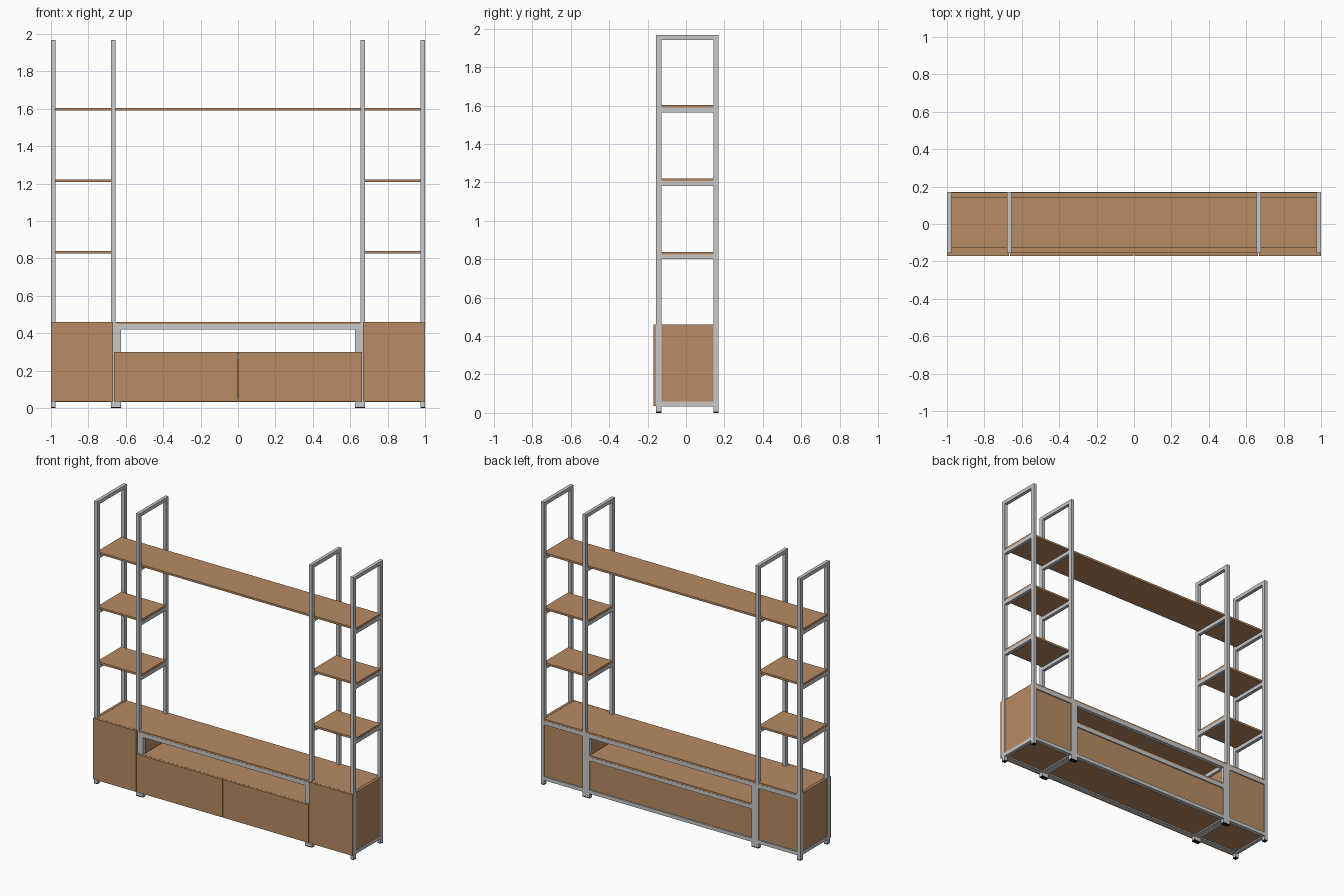
import bpy
import bmesh

if "Cube" in bpy.data.objects:
    bpy.data.objects.remove(bpy.data.objects["Cube"])


def material(name, rgb):
    m = bpy.data.materials.new(name)
    m.diffuse_color = (*rgb, 1)
    m.use_nodes = True
    m.node_tree.nodes["Principled BSDF"].inputs["Base Color"].default_value = m.diffuse_color
    return m


WOOD = material("warm wood", (0.48, 0.26, 0.127))
METAL = material("light grey metal", (0.58, 0.58, 0.59))
RUBBER = material("black rubber", (0.012, 0.012, 0.012))


def build(name, mat, boxes):
    """One object from a list of boxes (x0, x1, y0, y1, z0, z1)."""
    bm = bmesh.new()
    for x0, x1, y0, y1, z0, z1 in boxes:
        x0, x1 = min(x0, x1), max(x0, x1)
        for v in bmesh.ops.create_cube(bm, size=1)["verts"]:
            v.co = ((x0 + x1) / 2 + v.co.x * (x1 - x0),
                    (y0 + y1) / 2 + v.co.y * (y1 - y0),
                    (z0 + z1) / 2 + v.co.z * (z1 - z0))
    me = bpy.data.meshes.new(name)
    bm.to_mesh(me)
    bm.free()
    me.materials.append(mat)
    ob = bpy.data.objects.new(name, me)
    bpy.context.collection.objects.link(ob)


# Key measures
FRONT, BACK = -0.155, 0.17           # frame faces in y
FI, BI = FRONT + 0.028, BACK - 0.028  # inner faces of front and back posts
TOP = 1.967
SHELVES = (0.825, 1.207, 1.59)       # undersides of the shelves
T = 0.014                            # board thickness
FOOT = 0.006

for side, s in (("left", -1), ("right", 1)):
    # Tall tube frames with crossbars
    for label, a, b in (("outer", 0.976, 1.0), ("inner", 0.655, 0.678)):
        a, b = s * a, s * b
        bars = [(a, b, FRONT, FI, FOOT, TOP), (a, b, BI, BACK, FOOT, TOP)]
        for z in (0.058, *SHELVES, TOP):
            bars.append((a, b, FI, BI, z - 0.025, z))
        build(f"{side}_{label}_tall_frame", METAL, bars)
        build(f"{side}_{label}_feet", RUBBER,
              [(a, b, FRONT, FI, 0, FOOT), (a, b, BI, BACK, 0, FOOT)])

    # Low legs of the centre bench
    a, b = s * 0.625, s * 0.655
    build(f"{side}_bench_frame", METAL,
          [(a, b, FRONT, FI, FOOT, 0.448), (a, b, BI, BACK, FOOT, 0.448),
           (a, b, FI, BI, 0.033, 0.058), (a, b, FI, BI, 0.42, 0.448)])
    build(f"{side}_bench_feet", RUBBER,
          [(a, b, FRONT, FI, 0, FOOT), (a, b, BI, BACK, 0, FOOT)])

    # Side cabinet rails
    a, b = s * 0.678, s * 0.976
    build(f"{side}_cabinet_rails", METAL,
          [(a, b, BI, BACK, 0.42, 0.448), (a, b, BI, BACK, 0.033, 0.058),
           (a, b, FRONT, FI, 0.033, 0.058)])

    # Side cabinet panels and door
    build(f"{side}_cabinet_panels", WOOD,
          [(s * 0.98, s * 0.998, FI, BI, 0.058, 0.46),
           (s * 0.642, s * 0.656, FI, BI, 0.058, 0.448),
           (a, b, 0.15, 0.162, 0.058, 0.42),
           (a, b, FI, BI, 0.042, 0.056)])
    build(f"{side}_cabinet_door", WOOD,
          [(s * 0.668, s * 1.0, -0.17, FRONT, 0.035, 0.46)])
    build(f"{side}_bench_drawer_front", WOOD,
          [(s * 0.002, s * 0.663, -0.17, FRONT, 0.035, 0.30)])

    # Small shelves resting on the crossbars
    for i, z in enumerate(SHELVES[:2]):
        build(f"{side}_small_shelf_{i + 1}", WOOD,
              [(s * 0.656, s * 0.999, FI, BI, z, z + T)])

# Long upper shelf
build("long_shelf", WOOD, [(-0.999, 0.999, FI, BI, SHELVES[2], SHELVES[2] + T)])

# Counter top over the whole base
build("counter_top", WOOD, [(-0.978, 0.978, FRONT + 0.001, BACK - 0.001, 0.448, 0.46)])

# Centre bench rails, boards and back
w = 0.625
build("bench_rails", METAL,
      [(-w, w, y0, y1, z0, z1) for y0, y1 in ((FRONT, FI), (BI, BACK))
       for z0, z1 in ((0.42, 0.448), (0.033, 0.058))]
      + [(-w, w, BI, BACK, 0.262, 0.288)])
build("bench_box", WOOD,
      [(-w, w, FRONT + 0.001, BACK - 0.001, 0.288, 0.30),
       (-w, w, FI, BI, 0.042, 0.056),
       (-w, w, 0.15, 0.162, 0.058, 0.262)])
